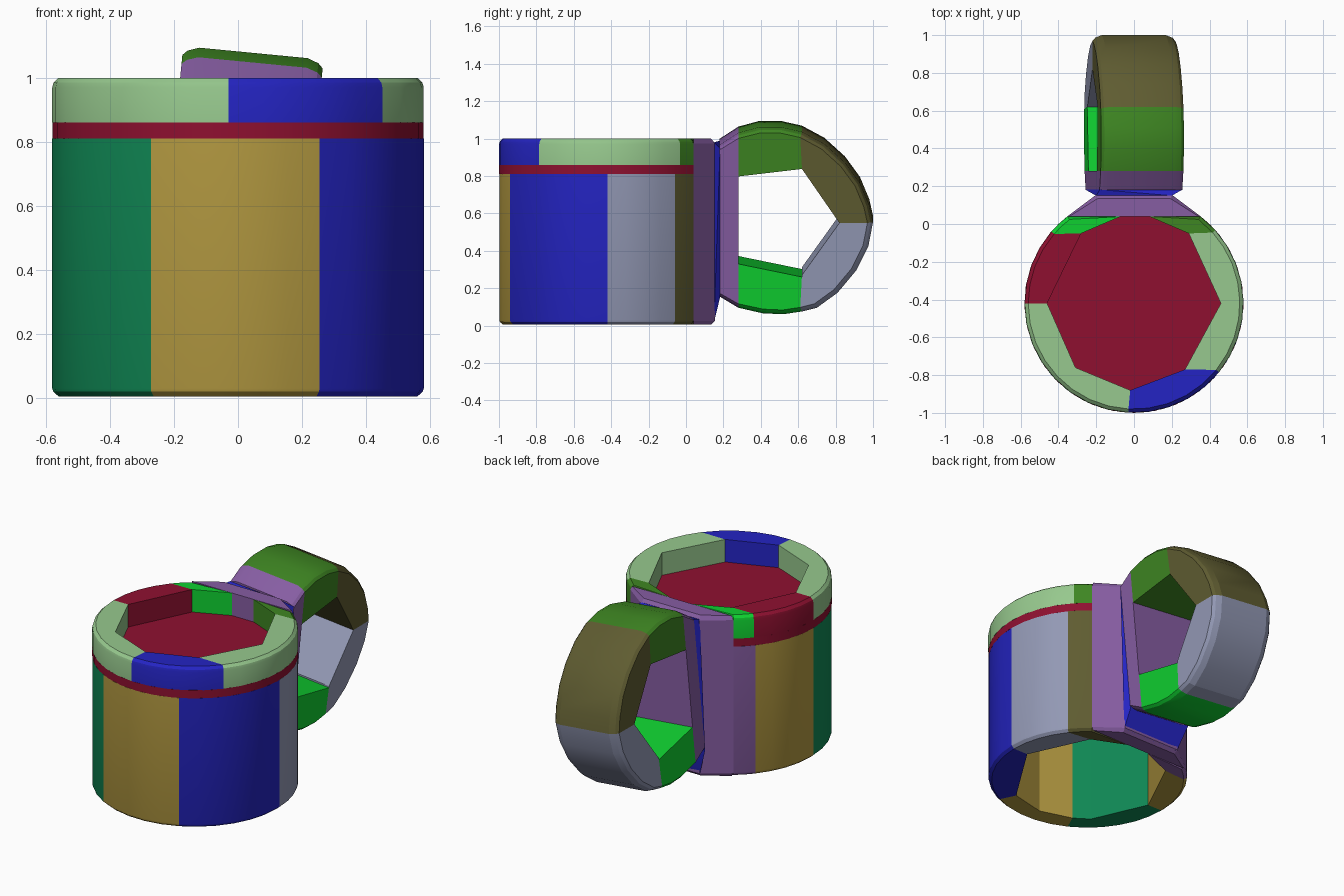
import bpy, bmesh
from math import sin, cos, radians, ceil
from mathutils import Matrix, Vector

if "Cube" in bpy.data.objects:
    bpy.data.objects.remove(bpy.data.objects["Cube"], do_unlink=True)

# Palette, written as display values and converted to linear
PALETTE = {
    "light_green": (151, 201, 142), "crimson": (143, 16, 48),
    "blue": (36, 36, 195), "teal": (16, 138, 86),
    "ochre": (180, 154, 65), "lavender_grey": (148, 154, 182),
    "olive": (95, 92, 49), "purple": (134, 93, 162),
    "lime": (15, 208, 48), "grass_green": (62, 134, 34),
}


def linear(v):
    v /= 255
    return v / 12.92 if v < 0.04 else ((v + 0.055) / 1.055) ** 2.4


MATS = {}
for key, rgb in PALETTE.items():
    m = bpy.data.materials.new(key)
    m.use_nodes = True
    col = [linear(c) for c in rgb] + [1]
    m.diffuse_color = col
    m.node_tree.nodes["Principled BSDF"].inputs["Base Color"].default_value = col
    MATS[key] = m

CY, R = -0.42, 0.58          # cup axis and outer radius
HANDLE_MID = Vector((0, 0.45, 0.58))
TILT = (Matrix.Translation(HANDLE_MID) @ Matrix.Rotation(radians(5.5), 4, 'Y')
        @ Matrix.Translation(-HANDLE_MID))


def finish(name, bm, mat):
    bmesh.ops.recalc_face_normals(bm, faces=bm.faces)
    me = bpy.data.meshes.new(name)
    bm.to_mesh(me)
    bm.free()
    me.materials.append(MATS[mat])
    ob = bpy.data.objects.new(name, me)
    bpy.context.collection.objects.link(ob)
    bpy.ops.object.select_all(action='DESELECT')
    ob.select_set(True)
    bpy.context.view_layer.objects.active = ob
    bpy.ops.object.shade_smooth_by_angle(angle=radians(20))


def loft(name, rings, mat, matrix=None):
    """Skin equal rings of points and cap both ends."""
    bm = bmesh.new()
    loops = [[bm.verts.new(p) for p in ring] for ring in rings]
    n = len(loops[0])
    for a, b in zip(loops, loops[1:]):
        for i in range(n):
            j = (i + 1) % n
            bm.faces.new((a[i], a[j], b[j], b[i]))
    bm.faces.new(loops[0])
    bm.faces.new(loops[-1])
    if matrix:
        bm.transform(matrix)
    finish(name, bm, mat)


def arc(a, b, r):
    n = max(1, ceil(abs(b - a) / 11))
    angles = [radians(a + (b - a) * i / n) for i in range(n + 1)]
    return [(r * cos(t), r * sin(t)) for t in angles]


def wall(name, mat, a, b, inner, levels):
    """Cup wall block: outer arc from a to b, then inner corners back to a."""
    loft(name, [[(x, y + CY, z) for x, y in arc(a, b, R - inset) + inner]
                for z, inset in levels], mat)


# Corners of the inner opening, relative to the cup axis
E, NE, N1, N2 = (.46, 0), (.29, .37), (.08, .46), (-.07, .46)
NW, W, SW, S, SE = (-.28, .37), (-.46, 0), (-.31, -.34), (-.02, -.46), (.27, -.35)
SSE, SSW = (.20, -.41), (-.22, -.40)

# Tall lower wall, open underneath
LOWER = [(0.005, .02), (.02, .003), (.03, 0), (.81, 0)]
for args in [
    ("wall_front", "ochre", -118, -64, [SSE, S, SSW]),
    ("wall_front_right", "blue", -64, 0, [E, SSE]),
    ("wall_right", "lavender_grey", 0, 38.5, [NE, E]),
    ("wall_back_right", "olive", 38.5, 52.5, [N1, NE]),
    ("wall_back_left", "purple", 127.5, 140, [NW, N2]),
    ("wall_left", "ochre", 140, 180, [W, NW]),
    ("wall_front_left", "teal", 180, 242, [SSW, SW, W]),
]:
    wall(*args, LOWER)

# Raised rim above the floor plate
UPPER = [(.86, 0), (.97, 0), (.985, .004), (1, .02)]
for args in [
    ("rim_right", "light_green", -39, 42, [NE, E, SE]),
    ("rim_front", "blue", -93, -39, [SE, S]),
    ("rim_front_left", "light_green", -180, -93, [S, SW, W]),
    ("rim_left", "crimson", 139, 180, [W, NW]),
    ("rim_back_left", "lime", 127.5, 139, [NW, N2]),
    ("rim_back_right", "grass_green", 42, 52.5, [N1, NE]),
]:
    wall(*args, UPPER)

# Floor plate, cut flat where the handle mount sits
wall("floor_plate", "crimson", 127.5, 412.5, [], [(.81, 0), (.86, 0)])

# Handle mount on the back of the cup
MOUNT = [(.353, .04), (.2, .155), (-.2, .155), (-.353, .04)]
loft("handle_mount", [[(x * (1 - k), y if y < .1 else y - k * .7, z) for x, y in MOUNT]
                      for z, k in [(.005, .03), (.025, 0), (.975, 0), (1, .03)]], "purple")

# Thin joint between mount and handle
bm = bmesh.new()
for x in (-1, 1):
    for z in (.02, .98):
        bm.verts.new((x * .2, .15, z))
    for z in (.17, .97):
        bm.verts.new(TILT @ Vector((x * .22, .182, z)))
bmesh.ops.convex_hull(bm, input=bm.verts)
finish("handle_joint", bm, "blue")


def handle_block(name, mat, outer, inner):
    """Slab in the side plane with chamfered outer edges, tilted sideways."""
    rings = []
    for x, s in [(-.22, .945), (-.205, .975), (-.17, 1), (.17, 1), (.205, .975), (.22, .945)]:
        ring = [(x, y if y < .3 else .45 + (y - .45) * s, .58 + (z - .58) * s)
                for y, z in outer]
        rings.append(ring + [(x, y, z) for y, z in inner])
    loft(name, rings, mat, TILT)


# Handle loop
handle_block("handle_base", "purple",
             [(.18, .17), (.28, .11), (.28, 1.05), (.18, .985)], [])
handle_block("handle_top", "grass_green",
             [(.28, 1.05), (.39, 1.08), (.51, 1.08), (.62, 1.055)],
             [(.62, .86), (.28, .82)])
handle_block("handle_upper_bend", "olive",
             [(.62, 1.055), (.74, .99), (.85, .89), (.93, .78), (.98, .66), (1, .57)],
             [(.82, .57), (.62, .86)])
handle_block("handle_lower_bend", "lavender_grey",
             [(1, .57), (.975, .44), (.91, .31), (.81, .19), (.7, .11), (.62, .09)],
             [(.62, .29), (.82, .57)])
handle_block("handle_bottom", "lime",
             [(.62, .09), (.52, .075), (.41, .08), (.28, .11)],
             [(.28, .35), (.62, .28)])
